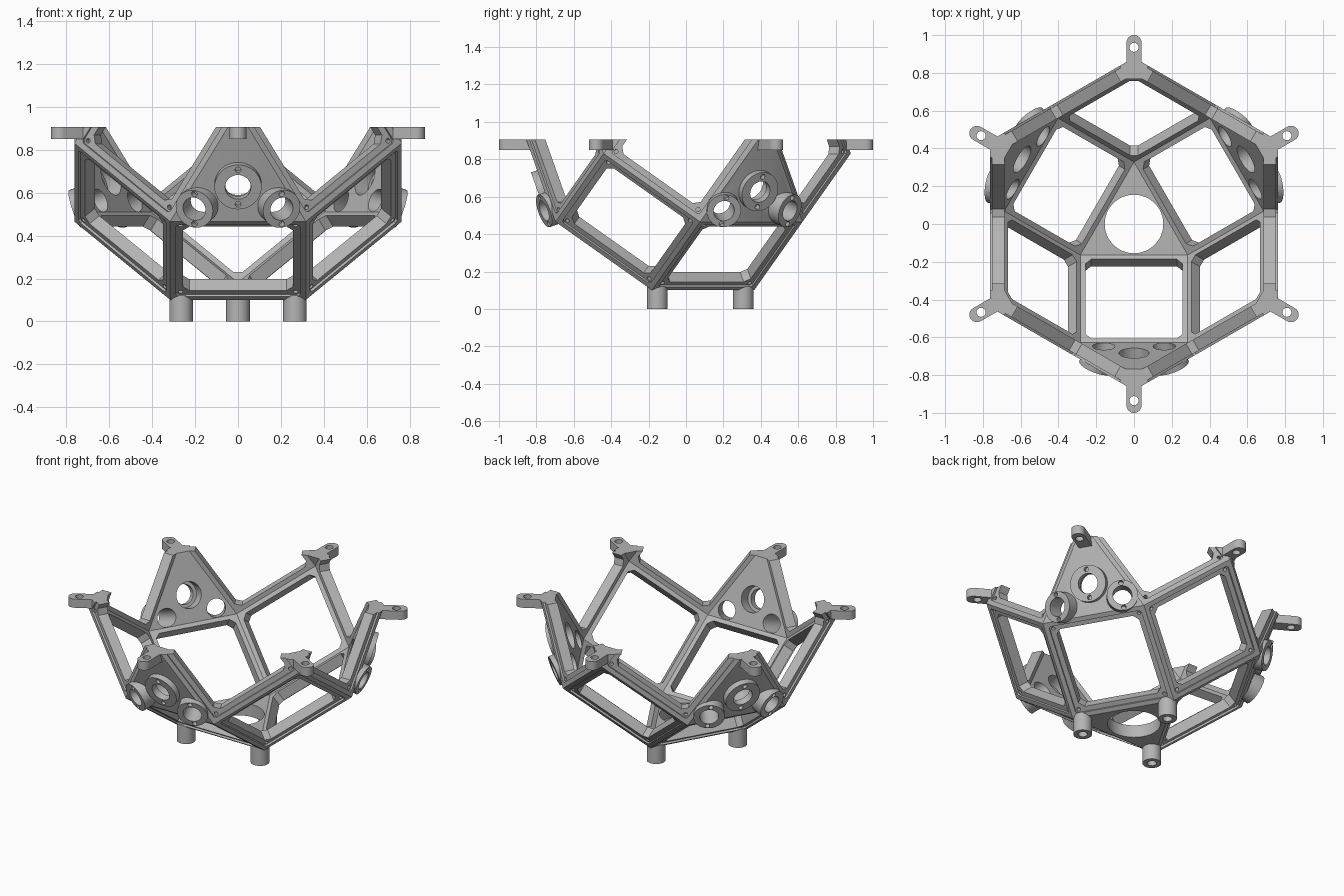
import bpy, bmesh, math
from itertools import permutations, product
from mathutils import Vector, Matrix

if "Cube" in bpy.data.objects:
    bpy.data.objects.remove(bpy.data.objects["Cube"])

K = 0.316                      # half the edge length of the solid
S = 1 + math.sqrt(2)
TOP = 0.906                    # height of the cut rim
CENTRE = Vector((0, 0, TOP))

grey = bpy.data.materials.new("plain grey")
grey.use_nodes = True
colour = (0.46, 0.46, 0.46, 1)
grey.diffuse_color = colour
grey.node_tree.nodes["Principled BSDF"].inputs["Base Color"].default_value = colour

# Turn the solid so that one triangle faces straight down
down = Vector((1, 1, 1)).normalized()
back = Vector((-1, -1, 2)).normalized()
TURN = Matrix((back.cross(-down), back, -down))


def make(name, bm):
    bmesh.ops.recalc_face_normals(bm, faces=bm.faces)
    mesh = bpy.data.meshes.new(name)
    bm.to_mesh(mesh)
    bm.free()
    mesh.materials.append(grey)
    ob = bpy.data.objects.new(name, mesh)
    bpy.context.scene.collection.objects.link(ob)
    return ob


def cut(target, cutter, remove=True):
    mod = target.modifiers.new("cut", "BOOLEAN")
    mod.operation, mod.solver, mod.object = "DIFFERENCE", "EXACT", cutter
    bpy.context.view_layer.update()
    done = target.evaluated_get(bpy.context.evaluated_depsgraph_get())
    mesh = bpy.data.meshes.new_from_object(done)
    target.modifiers.clear()
    target.data = mesh
    if remove:
        bpy.data.objects.remove(cutter)


def placement(origin, u, v, n):
    m = Matrix((u, v, n)).transposed().to_4x4()
    m.translation = origin
    return m


def prism(bm, points, z0, z1, m=Matrix()):
    """Straight prism over a flat outline."""
    low = [bm.verts.new(m @ Vector((x, y, z0))) for x, y in points]
    high = [bm.verts.new(m @ Vector((x, y, z1))) for x, y in points]
    bm.faces.new(low[::-1])
    bm.faces.new(high)
    for i in range(len(points)):
        j = (i + 1) % len(points)
        bm.faces.new((low[i], low[j], high[j], high[i]))


def disc(x, y, r, sides=40):
    return [(x + r * math.cos(math.tau * i / sides),
             y + r * math.sin(math.tau * i / sides)) for i in range(sides)]


def chamfered_square(h, c):
    return [(h, c - h), (h, h - c), (h - c, h), (c - h, h),
            (-h, h - c), (-h, c - h), (c - h, -h), (h - c, -h)]


def solid(name, scale):
    bm = bmesh.new()
    corners = {p for s in product((-1, 1), repeat=3)
               for p in permutations((s[0], s[1], s[2] * S))}
    for p in sorted(corners):
        bm.verts.new(CENTRE + TURN @ Vector(p) * K * scale)
    bmesh.ops.convex_hull(bm, input=bm.verts)
    bmesh.ops.dissolve_limit(bm, angle_limit=0.02, verts=bm.verts, edges=bm.edges)
    return make(name, bm)


# Hollow shell
frame = solid("frame", 1)
cut(frame, solid("hollow", 0.9))

# Square windows with a shallow outer step and corner screw holes
windows, steps, screws = bmesh.new(), bmesh.new(), bmesh.new()
for n in product((-1, 0, 1), repeat=3):
    n = Vector(n)
    if n.length_squared not in (1, 2) or n.dot(down) < -0.1:
        continue
    u = Vector([Vector(a) for a in ((1, 0, 0), (0, 1, 0), (0, 0, 1))
                if n.dot(a) == 0][0])
    n.normalize()
    v = n.cross(u)
    m = placement(CENTRE + TURN @ n * S * K, TURN @ u, TURN @ v, TURN @ n)
    prism(windows, chamfered_square(0.257, 0.03), -0.12, 0.05, m)
    prism(steps, chamfered_square(0.288, 0.012), -0.012, 0.03, m)
    for sx, sy in product((-1, 1), repeat=2):
        prism(screws, disc(sx * 0.268, sy * 0.268, 0.011, 12), -0.04, 0.02, m)
for name, bm in (("windows", windows), ("steps", steps), ("screws", screws)):
    cut(frame, make(name, bm))

# Flat rim: remove the upper half
bm = bmesh.new()
prism(bm, [(-2, -2), (2, -2), (2, 2), (-2, 2)], TOP, TOP + 2)
cut(frame, make("upper_half", bm))

# Round opening in the floor triangle
bm = bmesh.new()
prism(bm, disc(0, 0, 0.155, 64), 0, 0.3)
cut(frame, make("floor_opening", bm))

# Three triangular side plates, each with a middle ring and two splayed rings
parts = [frame]
for number, azimuth in enumerate((-90, 30, 150), 1):
    a = math.radians(azimuth)
    out = Vector((math.cos(a), math.sin(a), 0))
    n = out * math.sqrt(8) / 3 - Vector((0, 0, 1 / 3))
    u = Vector((-math.sin(a), math.cos(a), 0))
    plate = placement(CENTRE + n * (2 + S) / math.sqrt(3) * K, u, n.cross(u), n)
    bm = bmesh.new()
    prism(bm, disc(0, 0, 0.08), -0.15, 0.02, plate)
    cut(frame, make("counterbore", bm))
    for label, x, y, splay, r, bore, base, face in (
            ("middle", 0, 0, 0, 0.11, 0.06, -0.008, 0.035),
            ("left", 0.19, -0.107, 20, 0.092, 0.056, -0.045, 0.04),
            ("right", -0.19, -0.107, -20, 0.092, 0.056, -0.045, 0.04)):
        m = plate @ Matrix.Translation((x, y, 0)) @ Matrix.Rotation(
            math.radians(splay), 4, "Y")
        bm = bmesh.new()
        prism(bm, disc(0, 0, r), base, face, m)
        ring = make(f"{label}_ring_{number}", bm)
        bm = bmesh.new()
        prism(bm, disc(0, 0, bore), -0.16, 0.1, m)
        for side in (-1, 1):
            prism(bm, disc(0, side * (r + bore) / 2, 0.014, 12), 0.005, 0.1, m)
        drill = make("drill", bm)
        cut(ring, drill, remove=False)
        cut(frame, drill)
        parts.append(ring)

# Six mounting tabs around the rim
for i in range(6):
    m = Matrix.Rotation(math.radians(60 * i + 30), 4, "Z")
    arc = [(0.96 + 0.04 * math.sin(math.pi * t / 16),
            -0.04 * math.cos(math.pi * t / 16)) for t in range(17)]
    bm = bmesh.new()
    prism(bm, [(0.82, -0.04)] + arc + [(0.82, 0.04)], 0.85, TOP, m)
    tab = make(f"mounting_tab_{i + 1}", bm)
    bm = bmesh.new()
    prism(bm, disc(0.935, 0, 0.024, 24), 0.8, 1, m)
    cut(tab, make("tab_hole", bm))
    parts.append(tab)

# Three hollow feet under the floor corners
for i in range(3):
    m = Matrix.Rotation(math.radians(120 * i + 90), 4, "Z")
    bm = bmesh.new()
    prism(bm, disc(0.306, 0, 0.055), 0, 0.12, m)
    foot = make(f"foot_{i + 1}", bm)
    bm = bmesh.new()
    prism(bm, disc(0.306, 0, 0.028, 24), -0.1, 0.07, m)
    cut(foot, make("foot_hole", bm))
    parts.append(foot)

# Smooth round walls, crisp edges
bpy.ops.object.select_all(action="DESELECT")
for ob in parts:
    ob.select_set(True)
bpy.context.view_layer.objects.active = frame
bpy.ops.object.shade_smooth_by_angle(angle=math.radians(25))
